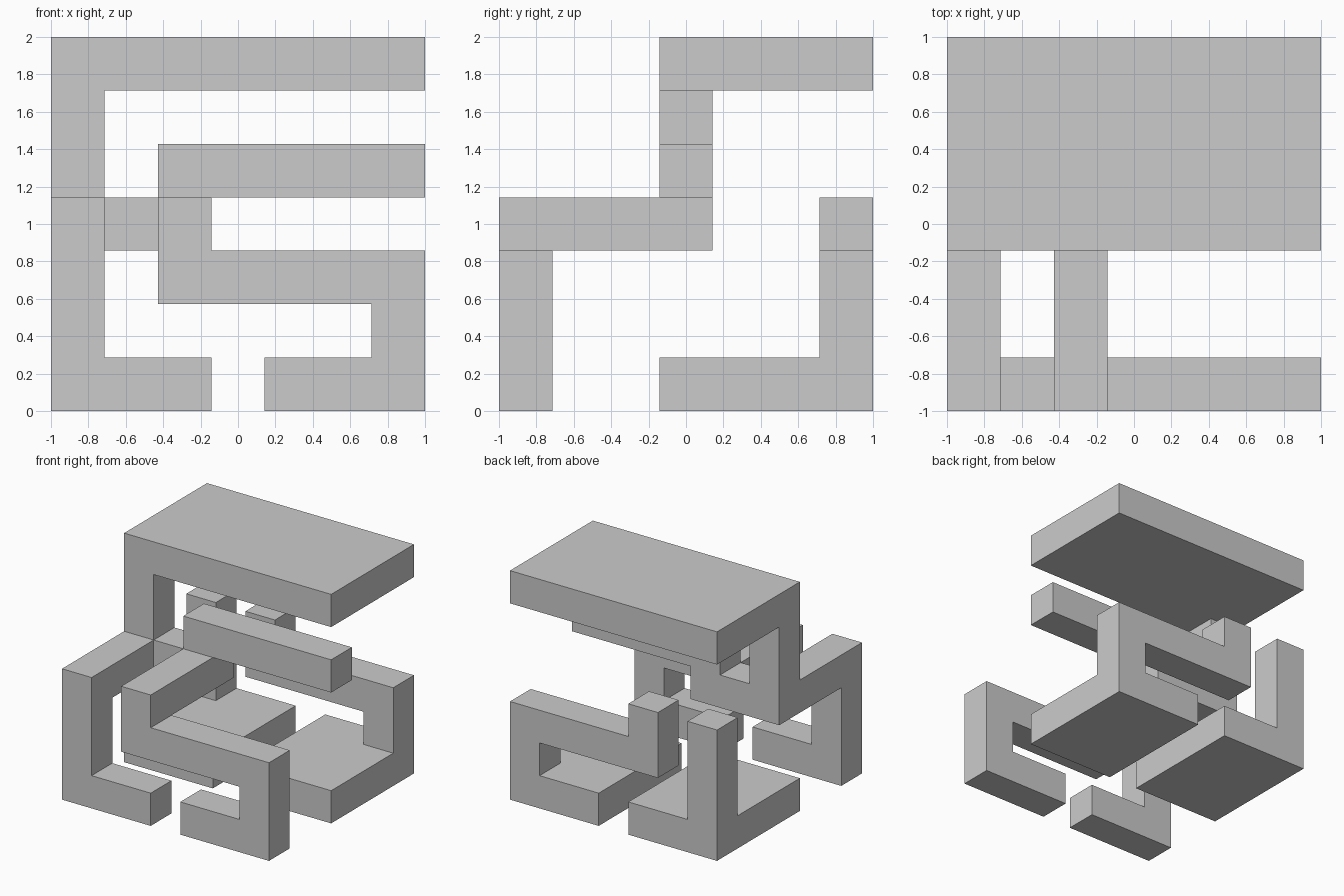
import bpy, bmesh
from mathutils import Vector

if "Cube" in bpy.data.objects:
    bpy.data.objects.remove(bpy.data.objects["Cube"])

U = 2 / 7  # the whole model sits on a 7 x 7 x 7 grid


def block_part(name, boxes):
    """Fuse boxes given as inclusive grid ranges (x0,x1, y0,y1, z0,z1) into one clean skin."""
    cells = {(x, y, z)
             for x0, x1, y0, y1, z0, z1 in boxes
             for x in range(x0, x1 + 1)
             for y in range(y0, y1 + 1)
             for z in range(z0, z1 + 1)}
    bm = bmesh.new()
    for c in cells:
        for axis in range(3):
            for side in (0, 1):
                n = list(c)
                n[axis] += 2 * side - 1
                if tuple(n) in cells:
                    continue
                a, b = (axis + 1) % 3, (axis + 2) % 3
                corners = []
                for da, db in ((0, 0), (1, 0), (1, 1), (0, 1)):
                    p = list(c)
                    p[axis] += side
                    p[a] += da
                    p[b] += db
                    corners.append(bm.verts.new(Vector(p) * U - Vector((1, 1, 0))))
                bm.faces.new(corners if side else corners[::-1])
    bmesh.ops.remove_doubles(bm, verts=bm.verts, dist=1e-4)
    bmesh.ops.dissolve_limit(bm, angle_limit=0.02, verts=bm.verts, edges=bm.edges)
    bmesh.ops.recalc_face_normals(bm, faces=bm.faces)
    mesh = bpy.data.meshes.new(name)
    bm.to_mesh(mesh)
    bm.free()
    bpy.context.collection.objects.link(bpy.data.objects.new(name, mesh))


def left_bracket(y, depth_to):
    # upright at the left with a foot
    return [(0, 0, y, y, 0, 3), (0, 2, y, depth_to, 0, 0)]


def right_hook(y, depth_to):
    # stub, arm, upright at the right and a foot
    return [(2, 2, y, y, 2, 3), (2, 6, y, y, 2, 2),
            (6, 6, y, y, 0, 2), (4, 6, y, depth_to, 0, 0)]


# Top slab, its post, the middle bar and the two front legs form one piece
block_part("upper_frame_with_front_legs", [
    (0, 6, 3, 6, 6, 6),   # top slab
    (0, 0, 3, 3, 3, 5),   # post
    (0, 2, 3, 3, 3, 3),   # cross tie
    (2, 6, 3, 3, 4, 4),   # middle bar
    (0, 0, 0, 3, 3, 3),   # left forward arm
    (2, 2, 0, 3, 3, 3),   # right forward arm
] + left_bracket(0, 0) + right_hook(0, 0))

# Rear pieces repeat the front shapes with feet widened into slabs
block_part("back_left_bracket", left_bracket(6, 6) + [(0, 2, 3, 6, 0, 0)])
block_part("back_right_hook", right_hook(6, 6) + [(4, 6, 3, 6, 0, 0)])
